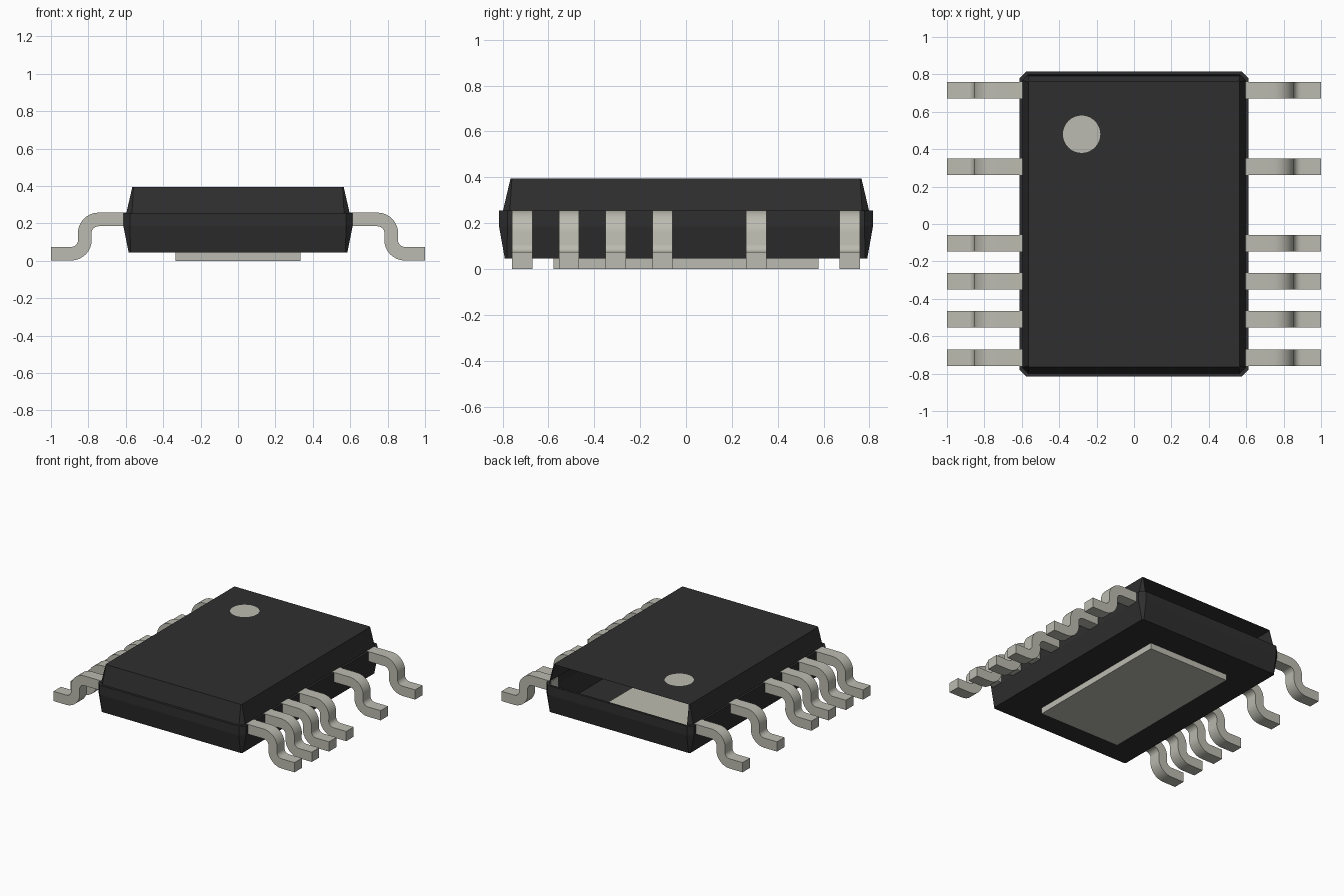
import bpy, bmesh, math
from mathutils import Vector

cube = bpy.data.objects.get("Cube")
if cube:
    bpy.data.objects.remove(cube, do_unlink=True)


def material(name, rgb):
    m = bpy.data.materials.new(name)
    m.use_nodes = True
    m.diffuse_color = (*rgb, 1)
    bsdf = next(n for n in m.node_tree.nodes if n.type == 'BSDF_PRINCIPLED')
    bsdf.inputs["Base Color"].default_value = (*rgb, 1)
    return m


black = material("black plastic", (0.028, 0.028, 0.028))
metal = material("tinned metal", (0.50, 0.50, 0.44))


def make_object(name, bm, mat, smooth=False):
    me = bpy.data.meshes.new(name)
    bm.to_mesh(me)
    bm.free()
    me.materials.append(mat)
    if smooth:
        me.shade_smooth()
        me.set_sharp_from_angle(angle=math.radians(35))
    ob = bpy.data.objects.new(name, me)
    bpy.context.collection.objects.link(ob)
    return ob


def ring(bm, hx, hy, c, z):
    """Rectangle with chamfered corners, counter-clockwise."""
    pts = [(hx - c, -hy), (hx, -hy + c), (hx, hy - c), (hx - c, hy),
           (-hx + c, hy), (-hx, hy - c), (-hx, -hy + c), (-hx + c, -hy)]
    return [bm.verts.new((x, y, z)) for x, y in pts]


# Moulded body: hollow shell with a parting-line lip
bm = bmesh.new()
sections = [(0.585, 0.79, 0.010, 0.045), (0.613, 0.815, 0.036, 0.185),
            (0.613, 0.815, 0.036, 0.255), (0.597, 0.798, 0.030, 0.255),
            (0.565, 0.765, 0.006, 0.395)]
rings = [ring(bm, *s) for s in sections]
bm.faces.new(rings[0][::-1])
bm.faces.new(rings[-1])
for level, (a, b) in enumerate(zip(rings, rings[1:])):
    for i in range(8):
        if level == 3 and i == 3:      # open upper back wall
            continue
        j = (i + 1) % 8
        bm.faces.new((a[i], a[j], b[j], b[i]))
make_object("body", bm, black)

# Thermal pad under the body, reaching just through its floor
bm = bmesh.new()
bmesh.ops.create_cube(bm, size=1)
bmesh.ops.scale(bm, vec=(0.67, 1.155, 0.05), verts=bm.verts)
bmesh.ops.translate(bm, vec=(0, 0, 0.025), verts=bm.verts)
make_object("thermal_pad", bm, metal)

# Round marker on the top face
bm = bmesh.new()
bmesh.ops.create_circle(bm, cap_ends=True, segments=32, radius=0.1)
bmesh.ops.translate(bm, vec=(-0.28, 0.48, 0.3965), verts=bm.verts)
make_object("pin_marker", bm, metal)


# Leg profile in x-z: straight shoulder, two bends, flat foot
def leg_profile(half):
    def arc(cx, cz, r, a0, a1, n=7):
        angles = [math.radians(a0 + (a1 - a0) * k / n) for k in range(n + 1)]
        return [(cx + r * math.cos(t), cz + r * math.sin(t)) for t in angles]

    def side(s):
        return ([(0.588, 0.221 + s)] + arc(0.745, 0.146, 0.075 + s, 90, 8)
                + arc(0.893, 0.1125, 0.075 - s, 188, 270) + [(1.0, 0.0375 + s)])
    return side(half), side(-half)


def make_leg(name, sign, y, width=0.088, half=0.0365):
    upper, lower = leg_profile(half)
    bm = bmesh.new()
    rows = []
    for (ux, uz), (lx, lz) in zip(upper, lower):
        rows.append([bm.verts.new((sign * px, y + dy, pz)) for px, pz, dy in
                     ((ux, uz, -width / 2), (ux, uz, width / 2),
                      (lx, lz, width / 2), (lx, lz, -width / 2))])
    for a, b in zip(rows, rows[1:]):
        for i in range(4):
            j = (i + 1) % 4
            bm.faces.new((a[i], a[j], b[j], b[i]))
    bm.faces.new(rows[0])
    bm.faces.new(rows[-1])
    bmesh.ops.recalc_face_normals(bm, faces=bm.faces)
    make_object(name, bm, metal, smooth=True)


# Six legs per side; two of the eight pitch positions are empty
pitch = 0.204
for side, sign in (("left", 1), ("right", -1)):
    for n, slot in enumerate((0, 1, 2, 3, 5, 7)):
        make_leg(f"{side}_leg_{n + 1}", sign, (slot - 3.5) * pitch)
